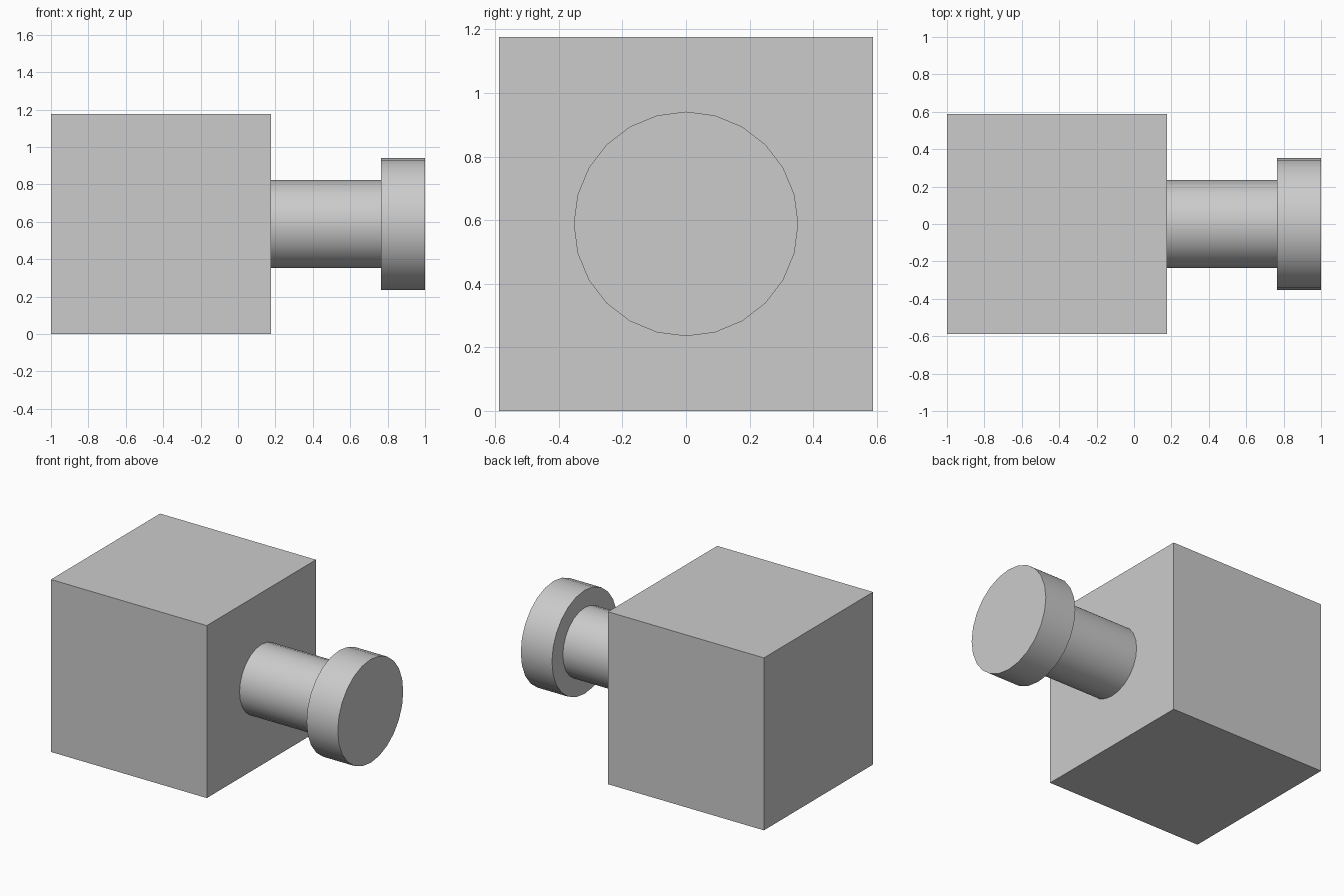
import bpy
from math import pi, radians

cube = bpy.data.objects.get("Cube")
if cube:
    bpy.data.objects.remove(cube, do_unlink=True)

# One plain grey for every part
GREY = (0.6, 0.6, 0.6, 1)
grey = bpy.data.materials.new("plain_grey")
grey.use_nodes = True
grey.diffuse_color = GREY
grey.node_tree.nodes["Principled BSDF"].inputs["Base Color"].default_value = GREY

UNIT = 2 / 17          # the whole length is 17 units
SIDE = 10 * UNIT
MID = SIDE / 2         # height of the common axis


def finish(name):
    obj = bpy.context.object
    obj.name = name
    obj.data.materials.append(grey)
    return obj


def rod(name, start, length, radius):
    """Round part lying along x, smooth around its side."""
    bpy.ops.mesh.primitive_cylinder_add(
        vertices=24, radius=radius, depth=length,
        location=(start + length / 2, 0, MID), rotation=(0, pi / 2, 0))
    bpy.ops.object.shade_smooth_by_angle(angle=radians(30))
    return finish(name)


# Block
bpy.ops.mesh.primitive_cube_add(size=SIDE, location=(-1 + MID, 0, MID))
finish("block")

# Shaft and its wider end disc
rod("shaft", -1 + SIDE, 5 * UNIT, 2 * UNIT)
rod("end_disc", 1 - 2 * UNIT, 2 * UNIT, 3 * UNIT)
